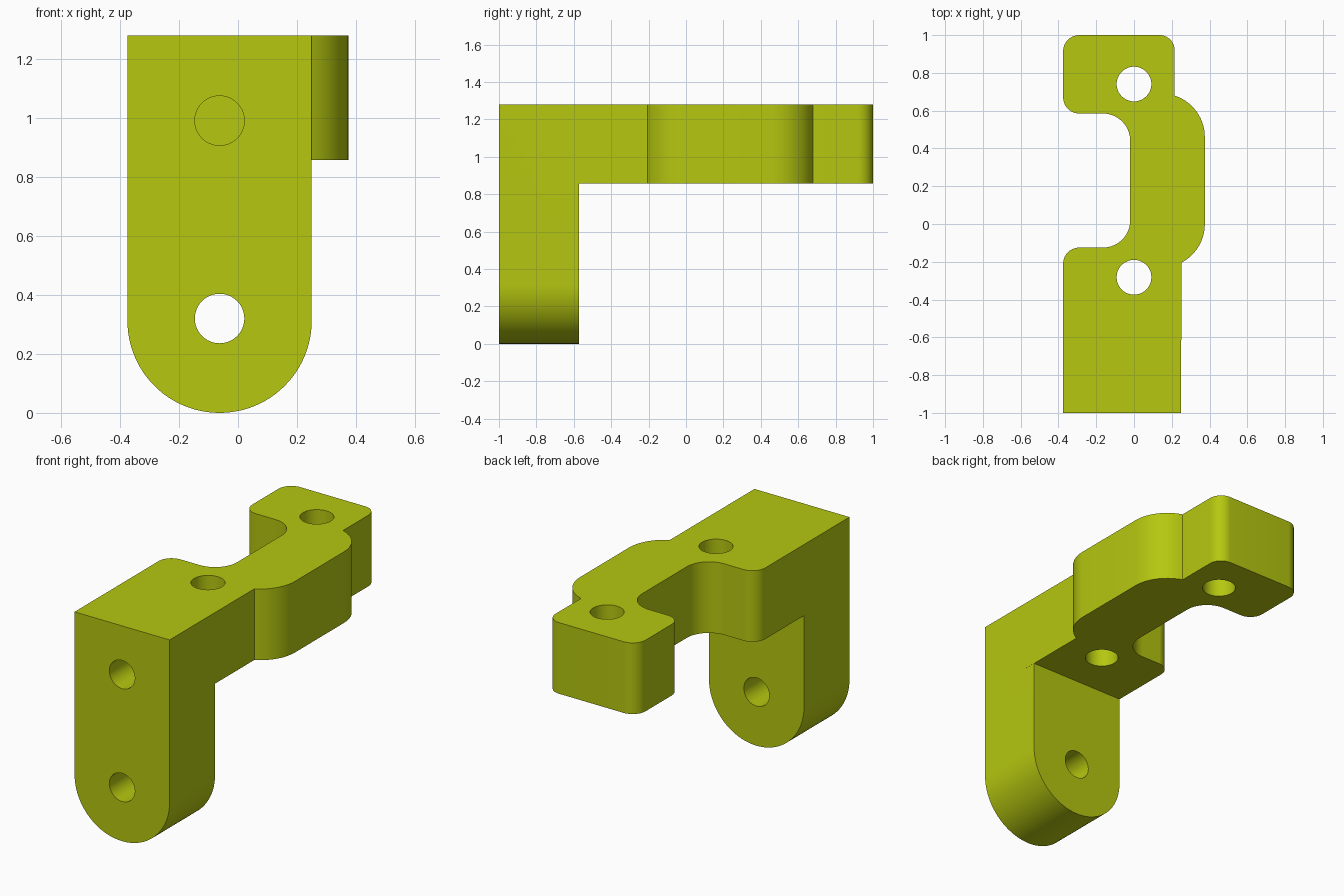
import bpy, bmesh, math
from mathutils import Matrix, Vector

if "Cube" in bpy.data.objects:
    bpy.data.objects.remove(bpy.data.objects["Cube"])

lime = bpy.data.materials.new("lime_green")
lime.diffuse_color = (0.46, 0.57, 0.005, 1)
lime.use_nodes = True
lime.node_tree.nodes["Principled BSDF"].inputs["Base Color"].default_value = lime.diffuse_color

TOP, UNDER = 1.28, 0.857        # arm top and underside
FRONT, LEG_BACK = -1.0, -0.573  # leg front and back
LEFT, RIGHT = -0.375, 0.25


def arc(cx, cy, r, a0, a1, n=14):
    """Points along an arc, angles in degrees."""
    angles = [math.radians(a0 + (a1 - a0) * i / n) for i in range(n + 1)]
    return [(cx + r * math.cos(a), cy + r * math.sin(a)) for a in angles]


def prism(name, outline, start, depth):
    """Extrude a 2D outline; depth is a vector, start maps (u, v) to 3D."""
    bm = bmesh.new()
    face = bm.faces.new([bm.verts.new(start(u, v)) for u, v in outline])
    ext = bmesh.ops.extrude_face_region(bm, geom=[face])
    moved = [g for g in ext["geom"] if isinstance(g, bmesh.types.BMVert)]
    bmesh.ops.translate(bm, verts=moved, vec=Vector(depth))
    bmesh.ops.recalc_face_normals(bm, faces=bm.faces)
    mesh = bpy.data.meshes.new(name)
    bm.to_mesh(mesh)
    bm.free()
    mesh.materials.append(lime)
    obj = bpy.data.objects.new(name, mesh)
    bpy.context.collection.objects.link(obj)
    return obj


def on_floor(z):
    return lambda u, v: (u, v, z)


def on_wall(y):
    return lambda u, v: (u, y, v)


# Upright leg with a rounded foot
half = (RIGHT - LEFT) / 2
mid = (RIGHT + LEFT) / 2
leg_outline = [(RIGHT, TOP), (LEFT, TOP)] + arc(mid, half, half, 180, 360, 48)
bracket = prism("bracket", leg_outline, on_wall(FRONT), (0, LEG_BACK - FRONT, 0))

# Horizontal arm with an offset neck and a rounded end pad
bulge = math.degrees(math.asin(0.205 / 0.231))
bulge_end = math.degrees(math.acos(0.071 / 0.231))
arm_outline = (
    [(LEFT, -0.8), (RIGHT, -0.8)]
    + arc(0.144, 0.0, 0.231, -bulge, 0)
    + arc(0.144, 0.46, 0.231, 0, bulge_end)
    + arc(0.135, 0.92, 0.08, 0, 90)
    + arc(-0.29, 0.915, 0.085, 90, 180)
    + arc(-0.29, 0.67, 0.085, 180, 270)
    + arc(-0.165, 0.44, 0.145, 90, 0)
    + arc(-0.165, 0.02, 0.145, 0, -90)
    + arc(-0.29, -0.21, 0.085, 90, 180)
)
arm = prism("arm", arm_outline, on_floor(UNDER), (0, 0, TOP - UNDER))

# Hole cutters: two through the arm, one through the leg, one blind
helpers = [(arm, "UNION")]
for y in (-0.282, 0.741):
    helpers.append((prism("arm_hole", arc(0, y, 0.092, 0, 352.5, 47),
                          on_floor(UNDER - 0.1), (0, 0, 0.7)), "DIFFERENCE"))
for z, length in ((0.32, 0.7), (0.991, LEG_BACK - FRONT + 0.1)):
    helpers.append((prism("leg_hole", arc(mid, z, 0.084, 0, 352.5, 47),
                          on_wall(FRONT - 0.1), (0, length, 0)), "DIFFERENCE"))

for helper, operation in helpers:
    mod = bracket.modifiers.new(helper.name, "BOOLEAN")
    mod.solver = "EXACT"
    mod.operation = operation
    mod.object = helper

# Bake the booleans and drop the helpers
graph = bpy.context.evaluated_depsgraph_get()
baked = bpy.data.meshes.new_from_object(bracket.evaluated_get(graph))
bracket.modifiers.clear()
bracket.data = baked
for helper, _ in helpers:
    bpy.data.objects.remove(helper)

# Smooth the curved walls, keep edges sharp
bpy.ops.object.select_all(action="DESELECT")
bracket.select_set(True)
bpy.context.view_layer.objects.active = bracket
bpy.ops.object.shade_smooth_by_angle(angle=math.radians(25))
